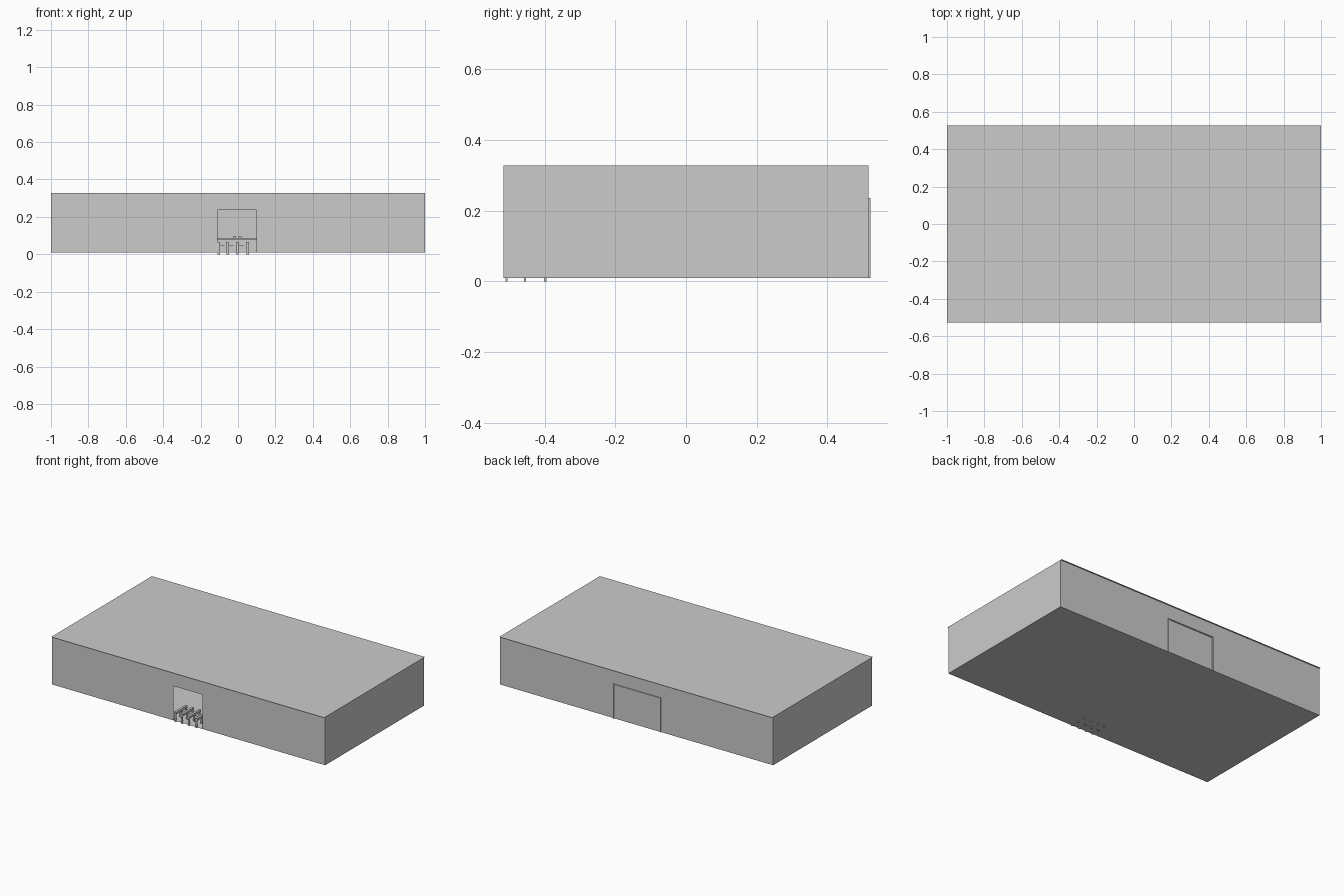
import bpy, bmesh

if "Cube" in bpy.data.objects:
    bpy.data.objects.remove(bpy.data.objects["Cube"])


def sheet(name, quads):
    """Flat single-thickness surface made of a few quads."""
    bm = bmesh.new()
    for q in quads:
        bm.faces.new([bm.verts.new(p) for p in q])
    bmesh.ops.remove_doubles(bm, verts=bm.verts, dist=1e-5)
    me = bpy.data.meshes.new(name)
    bm.to_mesh(me)
    bm.free()
    ob = bpy.data.objects.new(name, me)
    bpy.context.collection.objects.link(ob)
    return ob


def box(name, x0, x1, y0, y1, z0, z1):
    bpy.ops.mesh.primitive_cube_add(
        size=1, location=((x0 + x1) / 2, (y0 + y1) / 2, (z0 + z1) / 2))
    ob = bpy.context.object
    ob.name = name
    ob.scale = (x1 - x0, y1 - y0, z1 - z0)
    return ob


def wall_y(x0, x1, y, z0, z1):
    return [(x0, y, z0), (x1, y, z0), (x1, y, z1), (x0, y, z1)]


def flat(x, y, z):
    return [(-x, -y, z), (x, -y, z), (x, y, z), (-x, y, z)]


W, D, Z0, Z1 = 1.0, 0.516, 0.009, 0.328
DX0, DX1, DZ = -0.11, 0.10, 0.236

# Hall shell: floor, thin walls, roof sheet with a slight front/back overhang
sheet("floor", [flat(W, D, Z0)])
sheet("roof", [flat(W, 0.527, Z1)])
for name, x, s in (("left_wall", -W, -1), ("right_wall", W, 1)):
    sheet(name, [[(x, -D * s, Z0), (x, D * s, Z0), (x, D * s, Z1), (x, -D * s, Z1)]])
sheet("back_wall", [wall_y(W, -W, D, Z0, Z1)])
# Front wall leaves the entrance open
sheet("front_wall", [wall_y(-W, DX0, -D, Z0, DZ), wall_y(DX1, W, -D, Z0, DZ),
                     wall_y(-W, DX0, -D, DZ, Z1), wall_y(DX0, DX1, -D, DZ, Z1),
                     wall_y(DX1, W, -D, DZ, Z1)])

# Back loading door with raised frame
box("back_door_panel", -0.17, 0.165, D - 0.002, D + 0.001, Z0, 0.23)
for name, a, b in (("door_jamb_left", -0.177, -0.17), ("door_jamb_right", 0.165, 0.172)):
    box(name, a, b, D, D + 0.006, Z0, DZ)
box("door_lintel", -0.17, 0.165, D, D + 0.006, 0.23, DZ)

# Entrance gates: narrow bodies on feet that pass through the floor
for i, x in enumerate((-0.103, -0.055, -0.003, 0.052)):
    for j, y in enumerate((-0.508, -0.455, -0.398)):
        box(f"gate_post_{i}_{j}", x - 0.006, x + 0.006, y - 0.003, y + 0.003, 0, 0.055)
    box(f"gate_top_{i}", x - 0.008, x + 0.008, -0.511, -0.395, 0.05, 0.065)
    if i < 3:
        box(f"gate_arm_{i}", x + 0.008, x + 0.032, -0.456, -0.453, 0.048, 0.051)

# Service counter inside, seen through the entrance
box("counter_body", -0.3, 0.3, 0.16, 0.22, Z0, 0.08)
box("counter_top", -0.31, 0.31, 0.15, 0.23, 0.08, 0.087)
for i, x in enumerate((-0.018, 0.012)):
    box(f"counter_screen_{i}", x - 0.008, x + 0.008, 0.18, 0.186, 0.087, 0.097)
